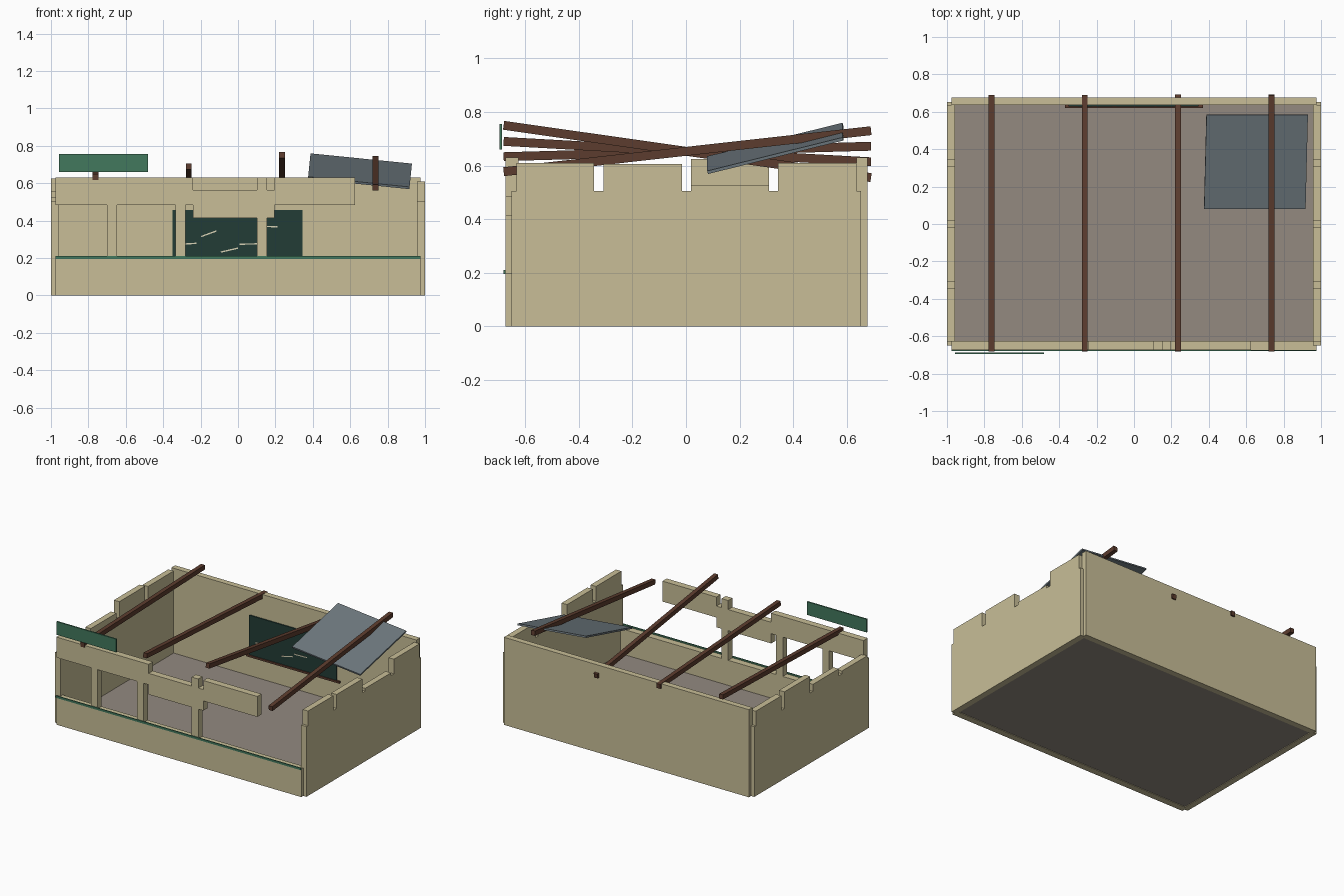
import bpy
import bmesh
import math
from mathutils import Matrix, Vector

if "Cube" in bpy.data.objects:
    bpy.data.objects.remove(bpy.data.objects["Cube"])


def mat(name, r, g, b):
    lin = [((c / 255 + 0.055) / 1.055) ** 2.4 for c in (r, g, b)]
    m = bpy.data.materials.new(name)
    m.diffuse_color = (*lin, 1)
    m.use_nodes = True
    m.node_tree.nodes["Principled BSDF"].inputs["Base Color"].default_value = m.diffuse_color
    return m


PLASTER = mat("sand_plaster", 200, 190, 151)
FLOOR = mat("dusty_floor", 147, 138, 128)
GREEN = mat("green_paint", 66, 120, 93)
BOARD = mat("dark_board_green", 34, 60, 54)
WOOD = mat("dark_wood", 92, 60, 46)
SLATE = mat("slate_sheet", 110, 121, 127)
CHALK = mat("chalk", 216, 210, 182)


def make(name, boxes, material):
    """One object from boxes, each (x0, x1, y0, y1, z0, z1)."""
    bm = bmesh.new()
    for x0, x1, y0, y1, z0, z1 in boxes:
        m = Matrix.Translation(((x0 + x1) / 2, (y0 + y1) / 2, (z0 + z1) / 2))
        m = m @ Matrix.Diagonal((x1 - x0, y1 - y0, z1 - z0, 1))
        bmesh.ops.create_cube(bm, size=1, matrix=m)
    me = bpy.data.meshes.new(name)
    bm.to_mesh(me)
    bm.free()
    me.materials.append(material)
    ob = bpy.data.objects.new(name, me)
    bpy.context.collection.objects.link(ob)
    return ob


def centred(name, w, d, h, material, matrix):
    ob = make(name, [(-w / 2, w / 2, -d / 2, d / 2, -h / 2, h / 2)], material)
    ob.matrix_world = matrix
    return ob


# floor and back wall
make("floor", [(-0.957, 0.957, -0.625, 0.64, 0.004, 0.02)], FLOOR)
make("back_wall", [(-0.975, 0.975, 0.635, 0.677, 0, 0.63)], PLASTER)

# side walls with broken, toothed tops (heights run front to back)
teeth = [(-0.632, -0.344), (-0.307, -0.015), (0.018, 0.31), (0.344, 0.635)]
for name, x0, x1, tops in (
        ("left_wall", -1, -0.957, (0.525, 0.555, 0.625, 0.61)),
        ("right_wall", 0.957, 1, (0.61, 0.605, 0.525, 0.61))):
    make(name, [(x0, x1, -0.65, 0.652, 0, 0.505)], PLASTER)
    make(name + "_teeth", [(x0, x1, a, b, 0.505, t)
                           for (a, b), t in zip(teeth, tops)], PLASTER)

# front wall: base, window posts and broken lintel
F0, F1 = -0.673, -0.625
make("front_base", [(-0.975, 0.975, F0, F1, 0, 0.2)], PLASTER)
make("front_lintel", [
    (-0.975, -0.24, F0, F1, 0.483, 0.63),
    (-0.24, 0.195, F0, F1, 0.413, 0.565),
    (0.195, 0.625, F0, F1, 0.483, 0.63)], PLASTER)
make("window_posts", [
    (-0.7, -0.648, F0, F1, 0.2, 0.483),
    (-0.333, -0.28, F0, F1, 0.2, 0.483),
    (0.102, 0.155, F0, F1, 0.2, 0.413)], PLASTER)
make("post_stub", [(0.102, 0.155, F0, F1, 0.565, 0.63)], PLASTER)
make("sill_stripe", [(-0.975, 0.975, -0.68, -0.673, 0.196, 0.211)], GREEN)

# loose sign board at the front left
make("sign_board", [(-0.957, -0.482, -0.696, -0.686, 0.66, 0.755)], GREEN)

# tilted roof beams: x, front height, back height
for i, (x, zf, zb) in enumerate([(-0.762, 0.633, 0.672), (-0.263, 0.69, 0.614),
                                 (0.235, 0.75, 0.555), (0.735, 0.577, 0.73)]):
    rot = Matrix.Rotation(math.atan2(zb - zf, 1.37), 4, 'X')
    centred(f"roof_beam_{i + 1}", 0.03, math.hypot(1.37, zb - zf), 0.033, WOOD,
            Matrix.Translation((x, 0.005, (zf + zb) / 2)) @ rot)

# fallen roof sheet resting on the right
u = Vector((0.545, 0, -0.055)).normalized()
w = u.cross(Vector((0.012, 0.505, 0.125))).normalized()
v = w.cross(u)
rot = Matrix((u, v, w)).transposed().to_4x4()
centred("roof_sheet", 0.545, 0.52, 0.012, SLATE,
        Matrix.Translation((0.652, 0.333, 0.664)) @ rot)

# board on the back wall with ledge and chalk strokes
make("wall_board", [(-0.35, 0.345, 0.627, 0.636, 0.17, 0.458)], BOARD)
make("board_ledge", [(-0.37, 0.37, 0.62, 0.636, 0.16, 0.174)], WOOD)
for i, (xa, za, xb, zb) in enumerate([
        (-0.197, 0.315, -0.115, 0.345), (-0.3, 0.274, -0.222, 0.279),
        (-0.092, 0.232, 0.0, 0.253), (0.008, 0.274, 0.11, 0.276),
        (0.12, 0.37, 0.21, 0.367)]):
    rot = Matrix.Rotation(-math.atan2(zb - za, xb - xa), 4, 'Y')
    centred(f"chalk_stroke_{i + 1}", math.hypot(xb - xa, zb - za), 0.003, 0.007,
            CHALK, Matrix.Translation(((xa + xb) / 2, 0.626, (za + zb) / 2)) @ rot)
